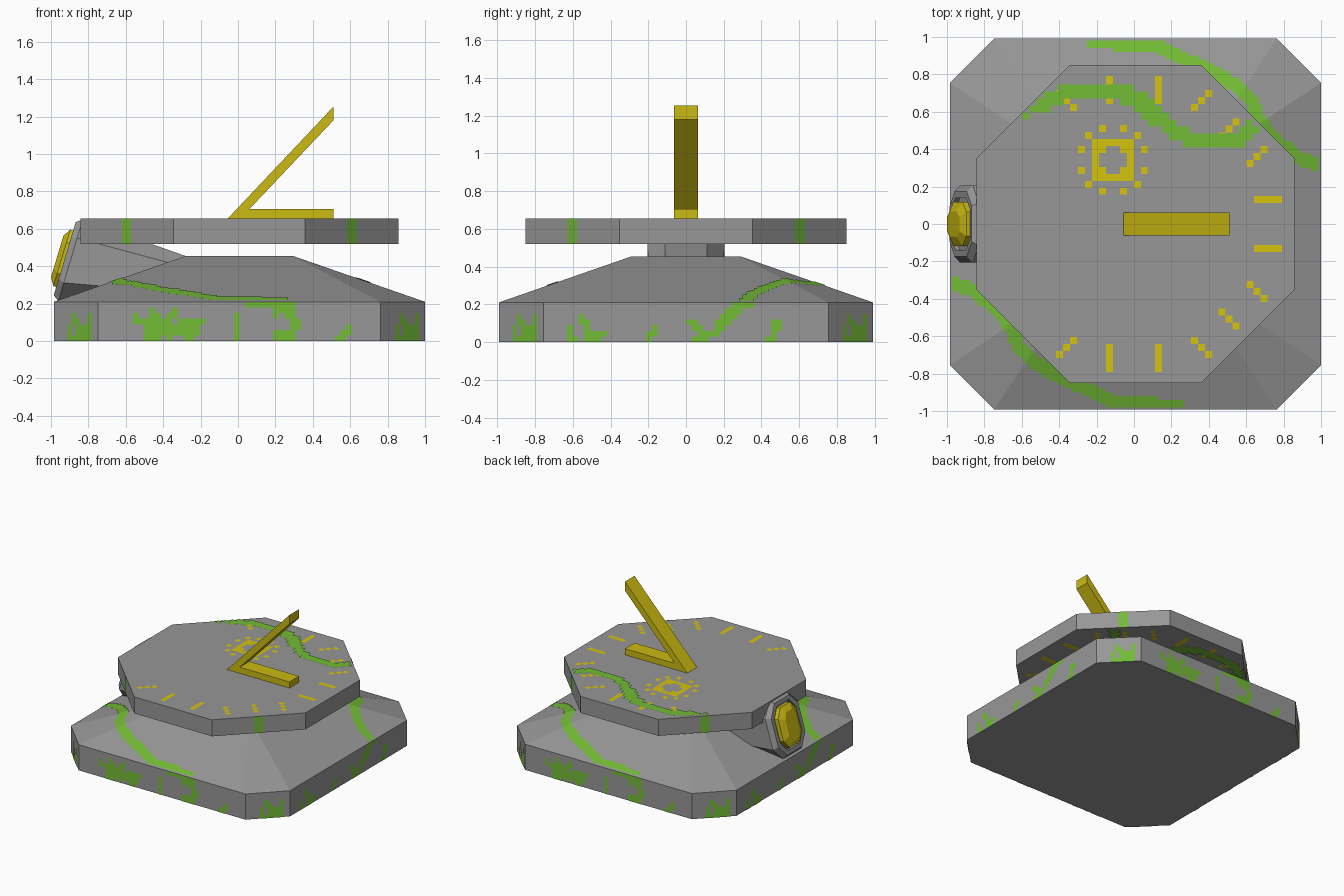
import bpy, bmesh, math
from mathutils import Vector

if "Cube" in bpy.data.objects:
    bpy.data.objects.remove(bpy.data.objects["Cube"])

CX = 0.0075          # centre of the stone parts (the gem sticks out on -x)
T = 0.0373           # size of one painted square


def mat(name, rgb):
    m = bpy.data.materials.new(name)
    m.diffuse_color = (*rgb, 1)
    m.use_nodes = True
    m.node_tree.nodes["Principled BSDF"].inputs["Base Color"].default_value = m.diffuse_color
    return m


STONE = mat("grey stone", (0.31, 0.31, 0.31))
MOSS = mat("moss green", (0.17, 0.50, 0.035))
GOLD = mat("gold metal", (0.60, 0.49, 0.006))
PAINT = mat("gold paint", (0.66, 0.54, 0.004))


def finish(name, bm, material, recalc=True):
    if recalc:
        bmesh.ops.recalc_face_normals(bm, faces=bm.faces)
    me = bpy.data.meshes.new(name)
    bm.to_mesh(me)
    bm.free()
    me.materials.append(material)
    ob = bpy.data.objects.new(name, me)
    bpy.context.collection.objects.link(ob)
    return ob


def loft(name, rings, material):
    """Skin through rings of equal point count, capped at both ends."""
    bm = bmesh.new()
    vs = [[bm.verts.new(p) for p in r] for r in rings]
    n = len(rings[0])
    for a, b in zip(vs, vs[1:]):
        for i in range(n):
            j = (i + 1) % n
            bm.faces.new((a[i], a[j], b[j], b[i]))
    bm.faces.new(vs[0])
    bm.faces.new(vs[-1])
    bmesh.ops.remove_doubles(bm, verts=bm.verts, dist=1e-4)
    return finish(name, bm, material)


def octagon(hw, hh, cw, ch):
    """Rectangle with cut corners; cw, ch = remaining half lengths."""
    return [(hw, -ch), (hw, ch), (cw, hh), (-cw, hh),
            (-hw, ch), (-hw, -ch), (-cw, -hh), (cw, -hh)]


def flat(ring, z):
    return [Vector((x + CX, y, z)) for x, y in ring]


# ---------- stone base, dial and pointer ----------
H, C = 0.9925, 0.755
base = octagon(H, H, C, C)
loft("base", [flat(base, 0), flat(base, 0.21), flat(octagon(.287, .287, .286, .286), 0.455)], STONE)
dial = octagon(.85, .85, .352, .352)
loft("dial", [flat(dial, 0.52), flat(dial, 0.655)], STONE)

pointer = [(-.055, .655), (.51, .655), (.51, .705), (.06, .705), (.51, 1.18), (.51, 1.253)]
loft("pointer", [[Vector((x, y, z)) for x, z in pointer] for y in (-.0625, .0625)], GOLD)

# ---------- gem mount on the left side ----------
U, N = Vector((.286, 0, .958)), Vector((-.958, 0, .286))
MID = Vector((-.915, 0, .437))


def tilted(hw, hh, n, k=.55):
    return [MID + N * n + U * v + Vector((0, u, 0)) for u, v in octagon(hw, hh, hw * k, hh * k)]


back = [Vector((-.28, u, .325 + v)) for u, v in octagon(.2, .13, .11, .07)]
loft("gem_mount", [back, tilted(.205, .227, -.02), tilted(.175, .205, .012),
                   tilted(.14, .175, .012), tilted(.14, .175, -.012)], STONE)
loft("gem", [tilted(.118, .158, -.015), tilted(.118, .158, .028), tilted(.068, .115, .054)], GOLD)


# ---------- painted squares ----------
def dist(p, a, b):
    d = b - a
    t = 0 if d.length < 1e-9 else max(0, min(1, (p - a).dot(d) / d.length_squared))
    return (p - a - d * t).length


def raster(paths, width, size=T):
    """Squares whose centres lie near the polylines."""
    cells = set()
    for path in paths:
        pts = [Vector(p) for p in path]
        for a, b in zip(pts, pts[1:] or pts):
            for i in range(math.floor((min(a.x, b.x) - width) / size), math.ceil((max(a.x, b.x) + width) / size)):
                for j in range(math.floor((min(a.y, b.y) - width) / size), math.ceil((max(a.y, b.y) + width) / size)):
                    c = Vector(((i + .5) * size, (j + .5) * size))
                    if dist(c, a, b) <= width / 2:
                        cells.add((c.x, c.y))
    return cells


def squares(name, cells, place, material, inside, size=T, flip=False):
    bm = bmesh.new()
    h = size / 2
    for x, y in sorted(cells):
        quad = [(x - h, y - h), (x + h, y - h), (x + h, y + h), (x - h, y + h)]
        if all(inside(*q) for q in quad):
            if flip:
                quad.reverse()
            bm.faces.new([bm.verts.new(place(*q)) for q in quad])
    return finish(name, bm, material, False)


def in_dial(x, y):
    return max(abs(x), abs(y)) < .85 and abs(x) + abs(y) < 1.205


# sun ring with dots
marks = set()
for i in range(6):
    for j in range(6):
        a, b = abs(i - 2.5), abs(j - 2.5)
        if (max(a, b) == 2.5) or (a == b == 1.5):
            marks.add((-.113 + (i - 2.5) * T, .343 + (j - 2.5) * T))
for a, b in ((1.5, 4.5), (3.5, 3.5), (4.5, 1.5)):
    for sx in (-1, 1):
        for sy in (-1, 1):
            marks.add((-.113 + sx * a * T, .343 + sy * b * T))
# straight hour marks
for k in range(4):
    r = .661 + k * T
    marks |= {(s * .132, q * r) for s in (-1, 1) for q in (-1, 1)}
    marks |= {(r, s * .132) for s in (-1, 1)}
# slanted hour marks
for k in range(-1, 2):
    d = k * T
    for sy in (-1, 1):
        marks |= {(.36 + d, sy * (.66 + d)), (.658 + d, sy * (.362 + d)), (.508 + d, sy * (.508 + d))}
        marks.add((-.36 - d, sy * (.66 + d)))

dial_vine = [[(-.6, .61), (-.48, .645), (-.37, .7), (-.25, .72), (-.08, .71), (.03, .66), (.11, .58),
              (.19, .51), (.29, .455), (.43, .44), (.57, .46), (.64, .53), (.7, .6)]]
vine_cells = raster(dial_vine, .085)
for side, z, s in (("top", .655, 1), ("underside", .52, -1)):
    squares("dial_marks_" + side, marks, lambda x, y: (x, y, z + s * .003), PAINT, in_dial, flip=s < 0)
    squares("dial_vine_" + side, vine_cells, lambda x, y: (x, y, z + s * .006), MOSS, in_dial, flip=s < 0)


# vines draped over the sloped base top, mirrored by a half turn
def slope_z(x, y):
    x, y = abs(x), abs(y)
    side = .21 + (H - max(x, y)) * .245 / (H - .287)
    corner = .21 + (H + C - x - y) * .245 / (H + C - .574)
    return min(side, corner) + .004


def in_base(x, y):
    return max(abs(x), abs(y)) < H + .006 and abs(x) + abs(y) < H + C


slope_vine = [[(-.22, .97), (0, .965), (.12, .95), (.24, .89), (.4, .82), (.54, .74), (.62, .66),
               (.66, .55), (.76, .44), (.86, .36), (.98, .315)]]
slope_cells = raster(slope_vine, .075, .02)

# moss on the upright sides: (along, height)
front = [[(.05, .2), (.25, .195), (.26, .14), (.3, .1), (.29, .04), (.24, .015)], [(.22, .18), (.29, .18)],
         [(.19, .15), (.2, .15)], [(.2, .03), (.24, .05)], [(.575, .06), (.53, .02)],
         [(-.02, .12), (-.01, .02)], [(-.21, .1), (-.25, .02)], [(-.55, .12), (-.48, .09), (-.38, .05)],
         [(-.47, .17), (-.43, .08)], [(-.33, .18), (-.39, .1), (-.38, .02)], [(-.24, .07), (-.5, .02)],
         [(-.27, .11), (-.38, .06)], [(-.5, .06), (-.24, .03)], [(-.4, .1), (-.45, .03)]]
right = [[(.33, .2), (.25, .16), (.2, .1), (.13, .04), (.06, .02)], [(.28, .2), (.2, .13), (.16, .05)],
         [(-.57, .15), (-.52, .09), (-.51, .02)], [(-.62, .08), (-.6, .02)], [(-.47, .02), (-.45, .05)],
         [(-.2, .01), (-.16, .06)], [(.03, .12), (.08, .05)], [(.45, .02), (.49, .11)]]
corner = [[(-.01, .12), (.03, .08), (.03, .02)], [(.1, .12), (.09, .02)], [(-.05, .06), (-.03, .02)]]


def wall(angle, radius):
    """Map (along, height) to an upright wall; angle 0 is the front."""
    c, s = math.cos(angle), math.sin(angle)
    return lambda a, z: (a * c + radius * s + CX, a * s - radius * c, z)


def in_wall(a, z):
    return -.001 < z < .215


s = .03
for k, name in ((0, "front_left"), (1, "back_right")):
    g = 1 if k else -1
    squares("slope_vine_" + name, slope_cells,
            lambda x, y: (g * x + CX, g * y, slope_z(x, y)), MOSS, in_base, .02)
    squares("wall_moss_" + ("back" if k else "front"), raster(front, .042, s),
            wall(math.pi * k, H + .003), MOSS, in_wall, s)
    squares("wall_moss_" + ("left" if k else "right"), raster(right, .042, s),
            wall(math.pi * (k + .5), H + .003 - (.003 if not k else 0)
                 + .001), MOSS, in_wall, s)

# cut corners: moss on the base, one strip on the dial edge
for k in range(4):
    ang = math.pi * (.25 + k / 2)
    squares("corner_moss_%d" % k, raster(corner, .042, s), wall(ang, (H + C) / math.sqrt(2) + .003), MOSS, in_wall, s)
    strip = {(a * .035, .52 + .135 * (j + .5) / 4) for a in (-.5, .5) for j in range(4)}
    squares("dial_edge_moss_%d" % k, strip, wall(ang, .8525), MOSS, lambda a, z: True, .03375)
